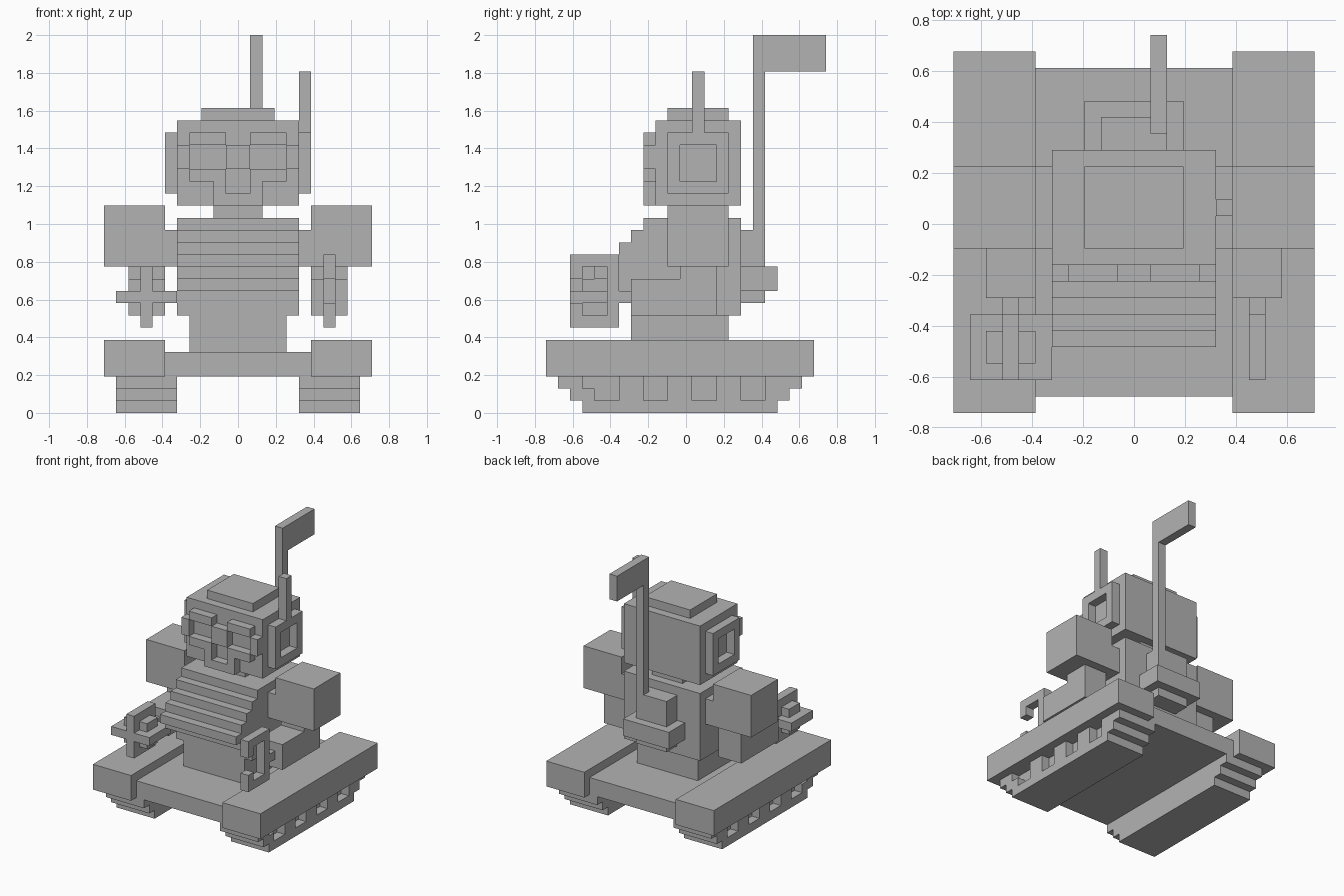
import bpy
import bmesh
from mathutils import Vector

U = 2 / 31                      # one block
Y0 = -11.5                      # front edge of the block grid

if "Cube" in bpy.data.objects:
    bpy.data.objects.remove(bpy.data.objects["Cube"])

grey = bpy.data.materials.new("plain grey")
grey.use_nodes = True
COLOR = (0.45, 0.45, 0.45, 1)
grey.diffuse_color = COLOR
grey.node_tree.nodes["Principled BSDF"].inputs["Base Color"].default_value = COLOR


def prism(bm, profile, x0, x1):
    """Extrude a (y, z) profile from x0 to x1, in blocks."""
    verts = [bm.verts.new(Vector((x0, y + Y0, z)) * U) for y, z in profile]
    face = bm.faces.new(verts)
    new = bmesh.ops.extrude_face_region(bm, geom=[face])["geom"]
    moved = [g for g in new if isinstance(g, bmesh.types.BMVert)]
    bmesh.ops.translate(bm, verts=moved, vec=((x1 - x0) * U, 0, 0))


def part(name, *solids):
    """Join solids (profile, x range) into one object."""
    bm = bmesh.new()
    for profile, x0, x1 in solids:
        prism(bm, profile, x0, x1)
    bmesh.ops.recalc_face_normals(bm, faces=bm.faces)
    mesh = bpy.data.meshes.new(name)
    bm.to_mesh(mesh)
    bm.free()
    mesh.materials.append(grey)
    obj = bpy.data.objects.new(name, mesh)
    bpy.context.collection.objects.link(obj)
    return obj


def box(x0, x1, y0, y1, z0, z1):
    return [(y0, z0), (y1, z0), (y1, z1), (y0, z1)], x0, x1


def side(s, solid):
    """Place a solid on side s (1 left, -1 right)."""
    profile, x0, x1 = solid
    return profile, s * x0, s * x1


# Chassis
part("deck", box(-6, 6, 1, 21, 3, 5))
track_ends = [(1, 3), (1, 2), (2, 2), (2, 1), (3, 1), (3, 0),
              (19, 0), (19, 1), (20, 1), (20, 2), (21, 2), (21, 3)]
notches = []
for y in (16, 12, 8):
    notches += [(y + 2, 3), (y + 2, 1), (y, 1), (y, 3)]
notches += [(6, 3), (6, 1), (4, 1), (4, 2), (3, 2), (3, 3)]

# Body
part("waist", box(-4, 4, 7, 15, 5, 8))
steps = [(16, 8), (16, 16)]
for i, z in enumerate(range(16, 11, -1)):
    steps += [(8 - i, z), (8 - i, z - 1)]
steps += [(5, 11), (5, 10), (7, 10), (7, 8)]
part("torso", (steps, -5, 5))
part("neck", box(-2, 2, 10, 15, 16, 17))

# Paired parts
for s, label in ((1, "left"), (-1, "right")):
    part(label + "_fender", side(s, box(6, 11, 0, 22, 3, 6)))
    part(label + "_track", side(s, (track_ends, 5, 9)),
         side(s, (track_ends + notches, 9, 10)))
    part(label + "_shoulder", side(s, box(6, 11, 10, 15, 12, 17)),
         side(s, box(5, 6, 10, 15, 12, 15)))
    forearm = [(7, 8), (14, 8), (14, 12), (11, 12), (11, 11), (7, 11)]
    part(label + "_forearm", side(s, (forearm, 6, 9)))
    part(label + "_wrist", side(s, box(7, 8, 6, 7, 9, 10)))
    part(label + "_ear", *[side(s, b) for b in (
        box(5, 6, 10, 15, 18, 19), box(5, 6, 10, 15, 22, 23),
        box(5, 6, 10, 11, 19, 22), box(5, 6, 14, 15, 19, 22))])

# Left claw, open at the front
claw = [(2, 13), (2, 11), (3, 11), (3, 12), (5, 12), (5, 8),
        (3, 8), (3, 9), (2, 9), (2, 7), (6, 7), (6, 13)]
part("left_claw", (claw, 7, 8))

# Right tool: crossed plates around a hub
part("right_tool_upright", box(-8, -7, 2, 6, 7, 12))
part("right_tool_crossbar", box(-10, -5, 2, 6, 9, 10))
part("right_tool_hub", box(-9, -6, 3, 5, 8, 11))

# Head
part("head", box(-5, 5, 9, 16, 17, 24))
part("cap", box(-3, 3, 10, 15, 24, 25))
goggles = [box(-1, 1, 8, 9, 20, 22), box(-2, 2, 8, 9, 17, 18)]
for s in (1, -1):
    goggles += [side(s, b) for b in (
        box(1, 4, 8, 9, 22, 23), box(1, 4, 8, 9, 19, 20),
        box(4, 5, 8, 9, 20, 22), box(1, 2, 8, 9, 18, 19))]
part("face_mask", *goggles)
part("antenna", box(5, 6, 12, 13, 23, 28))

# Back pack with flag
part("back_pack", box(-2, 2, 16, 18, 12, 15), box(-3, 3, 16, 19, 10, 12),
     box(-2, 2, 16, 18, 9, 10))
flag = [(17, 15), (18, 15), (18, 28), (23, 28), (23, 31), (17, 31)]
part("flag_pole", (flag, 1, 2))
